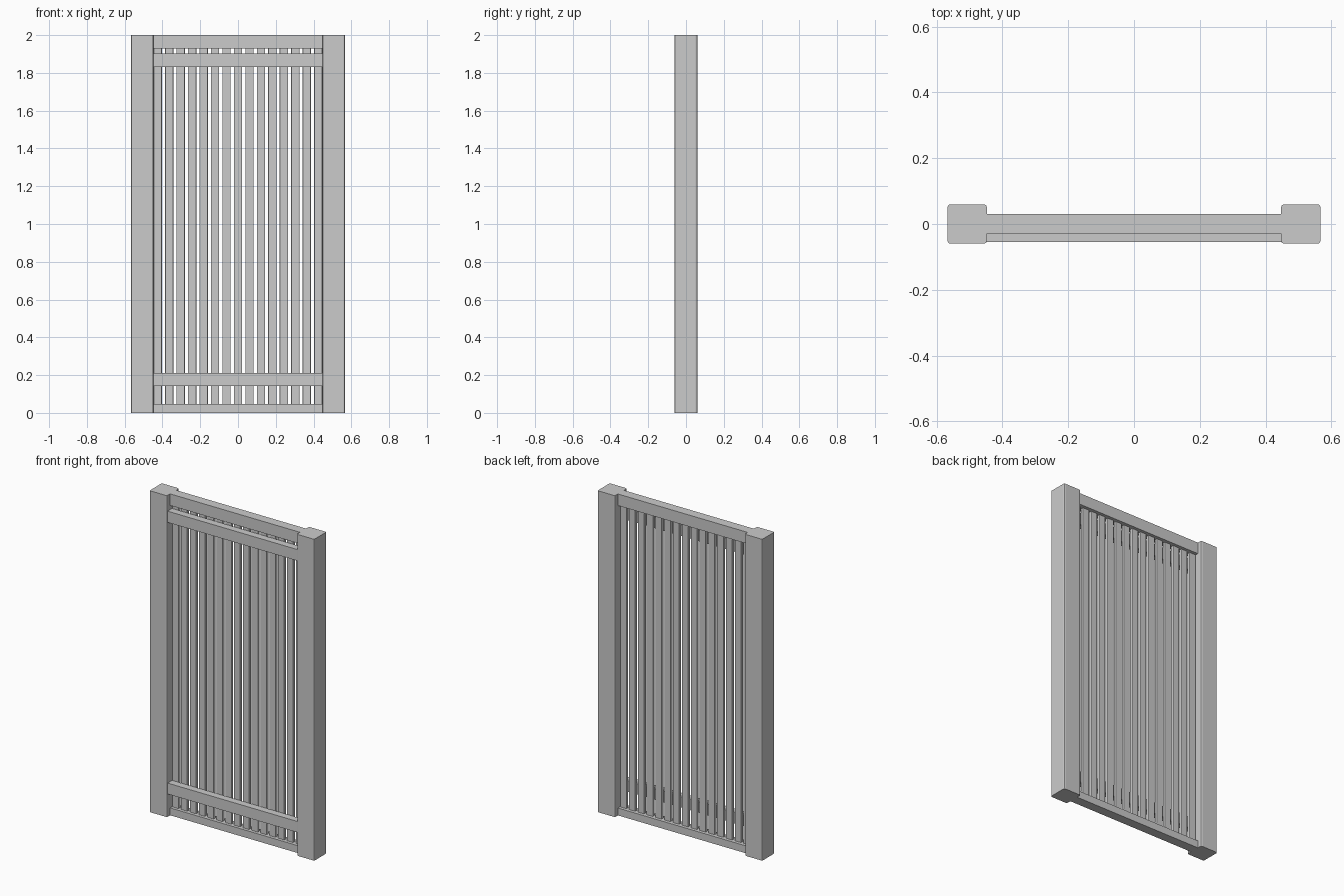
import bpy, bmesh

if "Cube" in bpy.data.objects:
    bpy.data.objects.remove(bpy.data.objects["Cube"])


def block(name, x, y, z, bevel=0.0):
    """Box from (min, max) ranges, optionally with its vertical edges bevelled."""
    bm = bmesh.new()
    bmesh.ops.create_cube(bm, size=1)
    for v in bm.verts:
        for i, (lo, hi) in enumerate((x, y, z)):
            v.co[i] = hi if v.co[i] > 0 else lo
    if bevel:
        edges = [e for e in bm.edges
                 if abs(e.verts[0].co.z - e.verts[1].co.z) > 1e-4]
        bmesh.ops.bevel(bm, geom=edges, offset=bevel, segments=2,
                        profile=0.5, affect='EDGES')
    bmesh.ops.recalc_face_normals(bm, faces=bm.faces)
    mesh = bpy.data.meshes.new(name)
    bm.to_mesh(mesh)
    bm.free()
    obj = bpy.data.objects.new(name, mesh)
    bpy.context.collection.objects.link(obj)
    return obj


HALF = 0.45   # half of the clear opening between the posts

# Side posts
block("left_post", (-0.567, -0.447), (-0.06, 0.06), (0, 2), 0.009)
block("right_post", (0.447, 0.567), (-0.06, 0.06), (0, 2), 0.009)

# Top and bottom frame rails
block("top_rail", (-HALF, HALF), (-0.029, 0.031), (1.928, 2))
block("bottom_rail", (-HALF, HALF), (-0.029, 0.031), (0, 0.046))

# Cross battens fixed to the front of the slats
block("upper_batten", (-HALF, HALF), (-0.054, -0.01), (1.832, 1.902))
block("lower_batten", (-HALF, HALF), (-0.054, -0.01), (0.142, 0.21))

# Vertical slats
for i in range(15):
    cx = (i - 7) * 0.0607
    block(f"slat_{i + 1}", (cx - 0.022, cx + 0.022), (-0.01, 0.011),
          (0.03, 1.95), 0.004)
